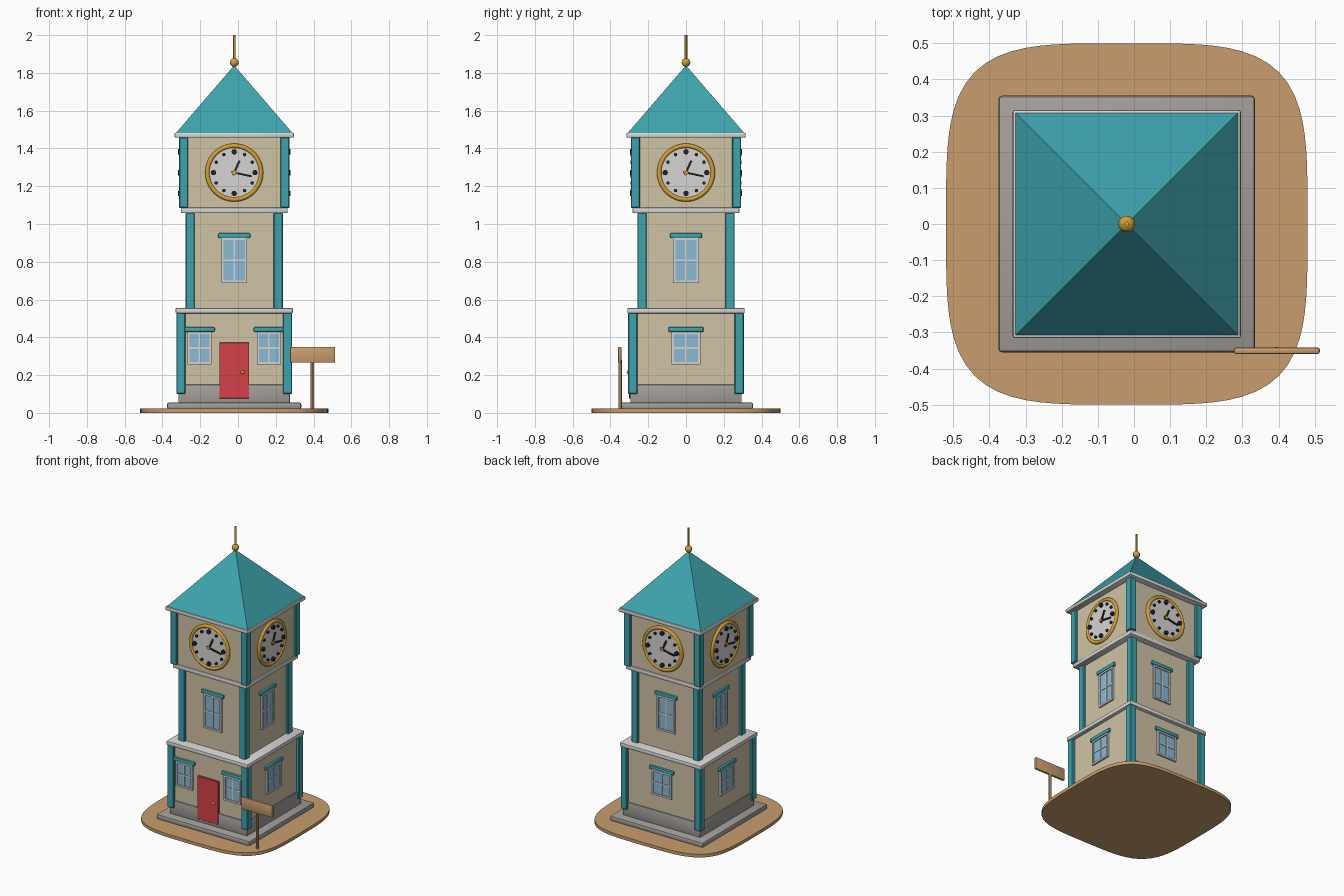
import bpy, bmesh, math
from mathutils import Matrix, Vector

if "Cube" in bpy.data.objects:
    bpy.data.objects.remove(bpy.data.objects["Cube"])


def material(name, r, g, b):
    m = bpy.data.materials.new(name)
    lin = lambda c: ((c / 255 + 0.055) / 1.055) ** 2.4
    m.diffuse_color = (lin(r), lin(g), lin(b), 1)
    m.use_nodes = True
    m.node_tree.nodes["Principled BSDF"].inputs["Base Color"].default_value = m.diffuse_color
    return m


BEIGE = material("beige plaster", 208, 196, 166)
TEAL = material("teal paint", 62, 163, 173)
STONE = material("grey stone", 163, 159, 154)
WHITE = material("pale trim", 214, 213, 211)
RED = material("red door", 212, 66, 72)
GLASS = material("blue glass", 138, 186, 212)
GOLD = material("gold", 212, 160, 52)
DARK = material("dark iron", 34, 38, 46)
TAN = material("tan wood", 200, 157, 110)

CX = -0.02                                   # tower axis


def side(k):
    """Transform from front-face space to side k of the tower."""
    return Matrix.Translation((CX, 0, 0)) @ Matrix.Rotation(k * math.pi / 2, 4, 'Z')


def finish(name, bm, mat, m=Matrix()):
    bm.transform(m)
    bmesh.ops.recalc_face_normals(bm, faces=bm.faces)
    me = bpy.data.meshes.new(name)
    bm.to_mesh(me)
    bm.free()
    me.materials.append(mat)
    me.shade_smooth()
    me.set_sharp_from_angle(angle=math.radians(30))
    ob = bpy.data.objects.new(name, me)
    bpy.context.collection.objects.link(ob)
    return ob


def box(name, x, y, z, mat, m=Matrix(), bevel=0.0, segs=2):
    """Box from (min, max) ranges, optionally with rounded edges."""
    bm = bmesh.new()
    bmesh.ops.create_cube(bm, size=1)
    for v in bm.verts:
        v.co = [r[0] if c < 0 else r[1] for c, r in zip(v.co, (x, y, z))]
    if bevel:
        bmesh.ops.bevel(bm, geom=bm.edges[:], offset=bevel, segments=segs,
                        affect='EDGES', profile=0.5)
    return finish(name, bm, mat, m)


def block(name, half, z, mat, bevel=0.0):
    return box(name, (-half, half), (-half, half), z, mat, side(0), bevel)


def rod(name, r, a, b, mat, m=Matrix(), n=24):
    """Cylinder between two points."""
    a, b = Vector(a), Vector(b)
    bm = bmesh.new()
    bmesh.ops.create_cone(bm, cap_ends=True, segments=n, radius1=r, radius2=r,
                          depth=(b - a).length)
    rot = (b - a).to_track_quat('Z', 'Y').to_matrix().to_4x4()
    return finish(name, bm, mat, m @ Matrix.Translation((a + b) / 2) @ rot)


def ball(name, r, loc, mat, m=Matrix()):
    bm = bmesh.new()
    bmesh.ops.create_uvsphere(bm, u_segments=20, v_segments=12, radius=r)
    return finish(name, bm, mat, m @ Matrix.Translation(loc))


# ground plate: rounded square outline, extruded
bm = bmesh.new()
ring = []
for i in range(96):
    t = math.tau * i / 96
    c, s = math.cos(t), math.sin(t)
    k = 0.5 / (abs(c) ** 4 + abs(s) ** 4) ** 0.25
    ring.append(bm.verts.new((k * c, k * s, 0)))
top = bmesh.ops.extrude_face_region(bm, geom=[bm.faces.new(ring)])
bmesh.ops.translate(bm, vec=(0, 0, 0.022),
                    verts=[g for g in top['geom'] if isinstance(g, bmesh.types.BMVert)])
finish("ground_plate", bm, TAN, side(0))

# plinth, stone base and the three storeys
block("plinth", 0.355, (0.02, 0.055), STONE, 0.01)
block("stone_base", 0.295, (0.05, 0.15), STONE, 0.004)
STOREYS = [  # name, wall half, pillar half, pillar z range, cornice half, cornice top
    ("lower", 0.287, 0.306, (0.10, 0.53), 0.311, 0.556),
    ("middle", 0.240, 0.257, (0.55, 1.06), 0.283, 1.087),
    ("upper", 0.275, 0.292, (1.085, 1.46), 0.316, 1.483),
]
for name, wall, pil, z, cor, ctop in STOREYS:
    block(name + "_wall", wall, z, BEIGE)
    block(name + "_cornice", cor, (z[1] - 0.003, ctop), WHITE, 0.007)
    for k in range(4):
        box(name + "_corner_pillar", (pil - 0.048, pil), (-pil, -pil + 0.048), z,
            TEAL, side(k), 0.004, 1)

# pyramid roof with finial
bm = bmesh.new()
bmesh.ops.create_cone(bm, cap_ends=True, segments=4, radius1=0.31 * math.sqrt(2),
                      radius2=0, depth=0.36)
finish("roof", bm, TEAL, Matrix.Translation((CX, 0, 1.66))
       @ Matrix.Rotation(math.pi / 4, 4, 'Z'))
ball("finial_ball", 0.023, (0, 0, 1.855), GOLD, side(0))
rod("finial_spire", 0.007, (0, 0, 1.85), (0, 0, 2.0), GOLD, side(0), 12)


def window(name, u, wall, hw, z0, z1, m):
    """Framed window with cross bars and a lintel, on the wall at y = -wall."""
    f, y = 0.012, -wall
    box(name + "_glass", (u - hw + f, u + hw - f), (y - 0.005, y + 0.003),
        (z0 + f, z1 - f), GLASS, m)
    for s in (-1, 1):
        box(name + "_frame_side", sorted((u + s * hw, u + s * (hw - f))),
            (y - 0.012, y + 0.003), (z0, z1), WHITE, m)
    for a in (z0, z1 - f):
        box(name + "_frame_rail", (u - hw + f, u + hw - f), (y - 0.012, y + 0.003),
            (a, a + f), WHITE, m)
    zm = (z0 + z1) / 2
    box(name + "_bar_upright", (u - 0.004, u + 0.004), (y - 0.009, y + 0.003),
        (z0 + f, z1 - f), WHITE, m)
    box(name + "_bar_cross", (u - hw + f, u + hw - f), (y - 0.0085, y + 0.003),
        (zm - 0.004, zm + 0.004), WHITE, m)
    box(name + "_lintel", (u - hw - 0.017, u + hw + 0.017), (y - 0.017, y + 0.003),
        (z1 - 0.002, z1 + 0.025), TEAL, m, 0.007)


def clock(m):
    """Clock with ring, hour marks and hands, on the upper wall."""
    y, zc = -0.275, 1.272
    at = lambda r, a, d: (r * math.sin(a), y - d, zc + r * math.cos(a))
    rod("clock_face", 0.142, (0, y + 0.003, zc), (0, y - 0.008, zc), WHITE, m, 48)
    bpy.ops.mesh.primitive_torus_add(major_segments=48, minor_segments=12,
                                     major_radius=0.142, minor_radius=0.012)
    ob = bpy.context.object
    ob.name = "clock_ring"
    ob.data.transform(m @ Matrix.Translation((0, y - 0.004, zc))
                      @ Matrix.Rotation(math.pi / 2, 4, 'X'))
    ob.data.materials.append(GOLD)
    ob.data.shade_smooth()
    for h in range(12):
        a = h * math.pi / 6
        rod("hour_mark", 0.009 if h % 3 else 0.014, at(0.11, a, 0.004),
            at(0.11, a, 0.022 if h % 3 == 0 else 0.018), DARK, m, 16)
    for name, length, w, deg, d in (("hour_hand", 0.07, 0.006, 24, 0.014),
                                    ("minute_hand", 0.095, 0.005, 102, 0.018)):
        turn = (Matrix.Translation((0, y, zc))
                @ Matrix.Rotation(math.radians(deg), 4, 'Y'))
        box(name, (-w, w), (-d, -d + 0.007), (-0.015, length), DARK, m @ turn)
    rod("clock_hub", 0.012, (0, y - 0.005, zc), (0, y - 0.021, zc), GOLD, m, 16)


# windows and clocks on all four sides, front ground floor has a pair
for k in range(4):
    clock(side(k))
    window("middle_window", 0, 0.240, 0.068, 0.688, 0.927, side(k))
    if k:
        window("lower_window", 0, 0.287, 0.076, 0.257, 0.43, side(k))
for s in (-1, 1):
    window("front_window", s * 0.184, 0.287, 0.064, 0.257, 0.43, side(0))

# door with knob
box("door", (-0.079, 0.079), (-0.301, -0.28), (0.076, 0.372), RED, side(0), 0.002, 1)
ball("door_knob", 0.01, (0.045, -0.304, 0.215), GOLD, side(0))

# blank sign on a post
rod("sign_post", 0.009, (0.394, -0.349, 0.02), (0.394, -0.349, 0.28), TAN, n=12)
box("sign_board", (0.276, 0.514), (-0.36, -0.342), (0.266, 0.35), TAN, bevel=0.006)
